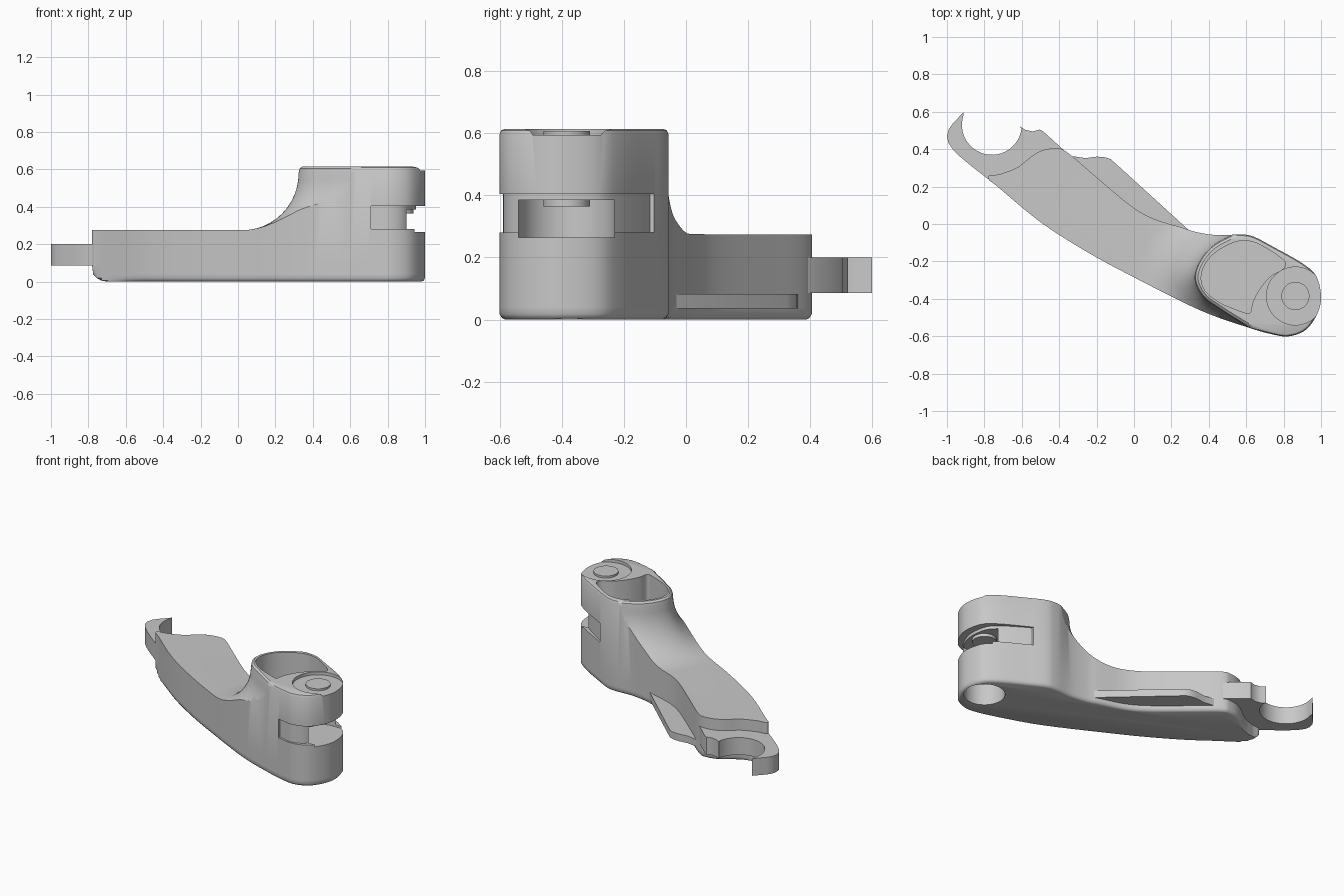
import bpy, bmesh, math
from mathutils import Vector

if bpy.data.objects.get("Cube"):
    bpy.data.objects.remove(bpy.data.objects["Cube"])

SHADE = (0.58, 0.58, 0.58, 1)
grey = bpy.data.materials.new("plain grey")
grey.use_nodes = True
grey.diffuse_color = SHADE
grey.node_tree.nodes["Principled BSDF"].inputs["Base Color"].default_value = SHADE


def smooth_loop(points, steps=5):
    """Closed Catmull-Rom curve through the points."""
    pts = [Vector(p) for p in points]
    n, out = len(pts), []
    for i in range(n):
        a, b, c, d = (pts[(i + k) % n] for k in (-1, 0, 1, 2))
        for s in range(steps):
            t = s / steps
            out.append(0.5 * (2 * b + (c - a) * t + (2 * a - 5 * b + 4 * c - d) * t ** 2
                              + (3 * b - a - 3 * c + d) * t ** 3))
    return out


def offset(loop, d):
    """Move a counter-clockwise loop outwards by d."""
    out = []
    for i, p in enumerate(loop):
        t = (loop[(i + 1) % len(loop)] - loop[i - 1]).normalized()
        out.append(p + Vector((t.y, -t.x)) * d)
    return out


def loft(name, rings):
    """Skin a list of (loop, z) rings and cap both ends."""
    bm = bmesh.new()
    rows = [[bm.verts.new((p[0], p[1], z)) for p in loop] for loop, z in rings]
    n = len(rows[0])
    for low, high in zip(rows, rows[1:]):
        for i in range(n):
            j = (i + 1) % n
            bm.faces.new((low[i], low[j], high[j], high[i]))
    bm.faces.new(rows[0][::-1])
    bm.faces.new(rows[-1])
    mesh = bpy.data.meshes.new(name)
    bm.to_mesh(mesh)
    bm.free()
    mesh.materials.append(grey)
    obj = bpy.data.objects.new(name, mesh)
    bpy.context.collection.objects.link(obj)
    return obj


def prism(name, loop, z0, z1):
    return loft(name, [(loop, z0), (loop, z1)])


def circle(cx, cy, r, n=48):
    return [Vector((cx + r * math.cos(2 * math.pi * i / n),
                    cy + r * math.sin(2 * math.pi * i / n))) for i in range(n)]


def boolean(obj, tool, operation):
    """Apply a boolean, taking the first solver that leaves a solid."""
    tool.hide_render = True
    mod = obj.modifiers.new("bool", 'BOOLEAN')
    mod.operation, mod.object = operation, tool
    for solver in ('EXACT', 'MANIFOLD', 'FLOAT'):
        mod.solver = solver
        bpy.context.view_layer.update()
        result = obj.evaluated_get(bpy.context.evaluated_depsgraph_get())
        if len(result.data.polygons) > 5:
            bpy.context.view_layer.objects.active = obj
            bpy.ops.object.modifier_apply(modifier=mod.name)
            break
    else:
        obj.modifiers.remove(mod)
    bpy.data.objects.remove(tool)


def finish(obj):
    bpy.ops.object.select_all(action='DESELECT')
    obj.select_set(True)
    bpy.context.view_layer.objects.active = obj
    bpy.ops.object.shade_smooth_by_angle(angle=math.radians(32))


# Arm plan, full height, with rounded rims and a rounded heel at the left end
plan = smooth_loop([
    (-.775, .235), (-.73, .2), (-.5, .01), (-.25, -.15), (0, -.285), (.35, -.46), (.6, -.55),
    (.74, -.59), (.83, -.6), (.92, -.565), (.98, -.48), (1, -.39), (.975, -.28), (.9, -.21),
    (.75, -.125), (.64, -.068), (.57, -.056), (.45, -.06), (.34, -.045), (.26, -.02),
    (.1, .03), (-.02, .1), (-.2, .25), (-.36, .385), (-.43, .405), (-.52, .38),
    (-.62, .305), (-.7, .272), (-.73, .264), (-.775, .258)])


def body_ring(z, inset):
    drop = max(0, 1 - z / .09)
    limit = -.79 + .09 * (1 - math.sqrt(1 - drop * drop))
    ring = []
    for p, q in zip(plan, offset(plan, -inset)):
        # The rim fades out towards the heel
        r = p.lerp(q, min(1, max(0, (p.x + .7) / .15)))
        ring.append((max(r.x, limit), r.y))
    return ring, z


body = loft("arm_body", [body_ring(z, i) for z, i in (
    (0, .018), (.005, .008), (.018, 0), (.04, 0), (.09, 0),
    (.597, 0), (.61, .006), (.615, .018))])

# Height envelope: flat arm top flaring up into the tower
tower = smooth_loop([
    (.325, -.3), (.37, -.39), (.45, -.45), (.56, -.52), (.8, -.66), (1.1, -.75), (1.3, -.6),
    (1.35, -.3), (1.25, 0), (1.05, .08), (.8, .04), (.6, -.03), (.5, -.07), (.41, -.125),
    (.345, -.21)])
centre = Vector((.8, -.33))
far = [centre + (p - centre).normalized() * 3 for p in offset(tower, .3)]
rings = [(far, -.1), (far, .274)]
for k in range(13):
    a = math.pi / 2 * k / 12
    rings.append((offset(tower, .3 * (1 - math.sin(a))), .58 - .305 * math.cos(a)))
rings += [(offset(tower, -.005), .605), (offset(tower, -.018), .6149), (offset(tower, -.05), .65)]
boolean(body, loft("envelope", rings), 'INTERSECT')

# Pocket in the tower top
pocket = smooth_loop([
    (.365, -.25), (.37, -.34), (.45, -.415), (.58, -.47), (.62, -.475), (.635, -.42),
    (.67, -.35), (.73, -.28), (.79, -.245), (.81, -.215), (.79, -.185), (.7, -.125),
    (.62, -.092), (.53, -.1), (.42, -.165)])
boolean(body, prism("pocket_cutter", pocket, .29, .7), 'DIFFERENCE')

# Band recess around the pivot end, leaving an inset core
core = [Vector((p.x - max(0, p.x - .75) * .15, p.y)) for p in offset(plan, -.012) if p.x > .5]
band = prism("band_cutter", [(.71, -.9), (1.3, -.9), (1.3, .3), (.71, .3)], .28, .405)
boolean(band, prism("core", core, .1, .55), 'DIFFERENCE')
boolean(body, band, 'DIFFERENCE')

# Pivot cavity open to the end, top seat and lower socket
px, py, pr = .863, -.385, .155
half = [(px + pr * math.cos(a), py + pr * math.sin(a))
        for a in (math.pi * (.5 + i / 24) for i in range(25))]
cavity = half + [(1.2, py - pr), (1.2, py + pr)]
boolean(body, prism("cavity_cutter", cavity, .265, .385), 'DIFFERENCE')
boolean(body, prism("seat_cutter", circle(px, py, pr), .595, .7), 'DIFFERENCE')
boolean(body, prism("socket_cutter", circle(px, py, .125), -.1, .17), 'DIFFERENCE')
finish(body)

# Pivot pin ends
for name, z0, z1 in (("upper_pin", .58, .608), ("lower_pin", .365, .4)):
    finish(prism(name, circle(px, py, .075), z0, z1))

# Hook plate at the left end
arc = [(-.76 + .16 * math.cos(a), .53 + .16 * math.sin(a))
       for a in (math.radians(162 + 190 * i / 24) for i in range(25))]
hook = [(-.78, .24), (-.74, .225), (-.6, .2), (-.25, .2), (-.37, .39), (-.485, .495), (-.505, .505),
        (-.54, .495), (-.58, .503), (-.61, .522)]
hook += arc[::-1] + [(-.91, .6), (-.97, .535), (-.99, .507), (-1, .47), (-.993, .435), (-.97, .4),
                     (-.93, .36), (-.87, .31)]
finish(prism("hook_plate", hook, .085, .2))

# Thin fin along the back edge
fin = [(-.4, .37), (-.4, .25), (.1, -.1), (.32, -.07), (.29, -.03), (-.1, .325), (-.125, .347),
       (-.16, .358), (-.2, .36), (-.26, .352), (-.31, .36)]
finish(prism("back_fin", fin, .035, .083))
